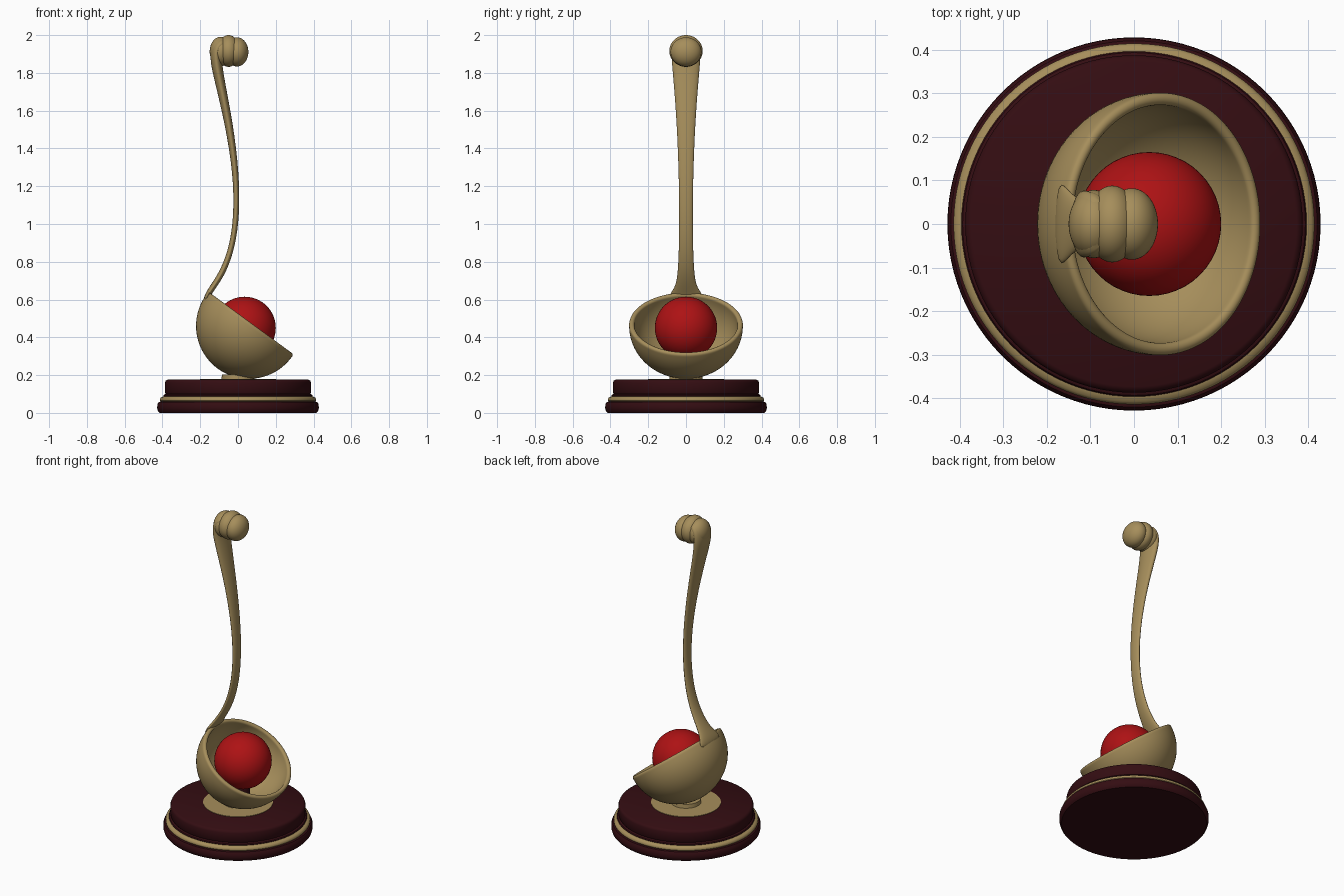
import bpy, bmesh, math
from mathutils import Vector

if "Cube" in bpy.data.objects:
    bpy.data.objects.remove(bpy.data.objects["Cube"])


def material(name, rgb):
    m = bpy.data.materials.new(name)
    m.diffuse_color = (*rgb, 1)
    m.use_nodes = True
    m.node_tree.nodes["Principled BSDF"].inputs["Base Color"].default_value = m.diffuse_color
    return m


GOLD = material("dull gold", (0.38, 0.27, 0.105))
RED = material("bright red", (0.42, 0.006, 0.007))
WOOD = material("dark red wood", (0.034, 0.004, 0.006))


def finish(name, bm, mat, angle=40):
    bmesh.ops.remove_doubles(bm, verts=bm.verts, dist=1e-5)
    bmesh.ops.recalc_face_normals(bm, faces=bm.faces)
    me = bpy.data.meshes.new(name)
    bm.to_mesh(me)
    bm.free()
    me.materials.append(mat)
    ob = bpy.data.objects.new(name, me)
    bpy.context.collection.objects.link(ob)
    bpy.ops.object.select_all(action='DESELECT')
    ob.select_set(True)
    bpy.context.view_layer.objects.active = ob
    bpy.ops.object.shade_smooth_by_angle(angle=math.radians(angle))
    return ob


def lathe(name, profile, mat, steps=96, angle=40):
    bm = bmesh.new()
    vs = [bm.verts.new((r, 0, z)) for r, z in profile]
    es = [bm.edges.new(p) for p in zip(vs, vs[1:])]
    bmesh.ops.spin(bm, geom=vs + es, cent=(0, 0, 0), axis=(0, 0, 1),
                   angle=2 * math.pi, steps=steps)
    return finish(name, bm, mat, angle)


def ellipsoid(name, loc, size, mat):
    bm = bmesh.new()
    bmesh.ops.create_uvsphere(bm, u_segments=48, v_segments=32, radius=1)
    bmesh.ops.scale(bm, vec=size, verts=bm.verts)
    bmesh.ops.translate(bm, vec=loc, verts=bm.verts)
    return finish(name, bm, mat, 80)


# stepped round base
lathe("base_foot", [(0, 0), (.415, 0), (.424, .01), (.428, .025), (.427, .045),
                    (.42, .057), (.408, .06), (0, .06)], WOOD)
lathe("base_gold_band", [(0, .058), (.408, .058), (.414, .065), (.414, .074),
                         (.408, .082), (.395, .087), (0, .087)], GOLD)
lathe("base_top", [(0, .085), (.393, .085), (.396, .09), (.393, .096), (.382, .1),
                   (.387, .108), (.387, .16), (.383, .17), (.373, .176),
                   (0, .176)], WOOD)
lathe("base_plate", [(0, .174), (.2, .174), (.2, .179), (0, .179)], GOLD)
lathe("bowl_post", [(0, .17), (.088, .17), (.085, .203), (0, .203)], GOLD)

# tilted round bowl with a rounded rim
R, r = .28, .254
arc = [math.radians(90 * i / 24) for i in range(25)]
outer = [(R * math.sin(a), -.012 - R * math.cos(a)) for a in arc]
inner = [(r * math.sin(a), -.012 - r * math.cos(a)) for a in reversed(arc)]
rim = [((R + r) / 2 + .013 * math.cos(math.pi * i / 8),
        -.006 + .013 * math.sin(math.pi * i / 8)) for i in range(9)]
bowl = lathe("ladle_bowl", outer + rim + inner, GOLD, 96, 60)
bowl.scale = (1, 1.075, 1)
bowl.rotation_euler = (0, math.radians(36.3), 0)
bowl.location = (.065, 0, .47)

# ball resting on a short peg
ellipsoid("red_ball", (.035, 0, .45), (.165, .165, .165), RED)
peg = lathe("ball_peg", [(0, .205), (.04, .205), (.04, .3), (0, .3)], WOOD, 32)
peg.location.x = .035

# curved handle: x, z, half depth, half width
path = [(-.175, .59, .012, .10), (-.158, .63, .015, .085), (-.128, .672, .016, .052),
        (-.075, .755, .016, .042), (-.03, .88, .015, .037), (-.006, 1.05, .015, .035),
        (-.01, 1.27, .016, .038), (-.047, 1.53, .021, .048), (-.1, 1.77, .026, .066),
        (-.122, 1.89, .032, .078), (-.105, 1.95, .034, .075), (-.06, 1.963, .036, .06)]
bm = bmesh.new()
rings = []
for i, (x, z, d, w) in enumerate(path):
    p, q = path[max(i - 1, 0)], path[min(i + 1, len(path) - 1)]
    t = Vector((q[0] - p[0], 0, q[1] - p[1])).normalized()
    n = Vector((t.z, 0, -t.x))
    ring = []
    for k in range(16):
        a = 2 * math.pi * k / 16
        ring.append(bm.verts.new(Vector((x, 0, z)) + n * d * 1.03 * math.cos(a)
                                 + Vector((0, w * 1.03 * math.sin(a), 0))))
    rings.append(ring)
for a, b in zip(rings, rings[1:]):
    for k in range(16):
        bm.faces.new((a[k], a[k - 1], b[k - 1], b[k]))
bm.faces.new(rings[0])
bm.faces.new(rings[-1])
handle = finish("handle", bm, GOLD, 80)
sub = handle.modifiers.new("smooth", 'SUBSURF')
sub.levels = sub.render_levels = 2

# lobed knob at the handle tip
for i, (x, z, sx, sy, sz) in enumerate([(-.092, 1.913, .058, .078, .078),
                                        (-.05, 1.916, .06, .088, .084),
                                        (-.005, 1.911, .06, .082, .077)]):
    ellipsoid(f"knob_lobe_{i + 1}", (x, 0, z), (sx, sy, sz), GOLD)
